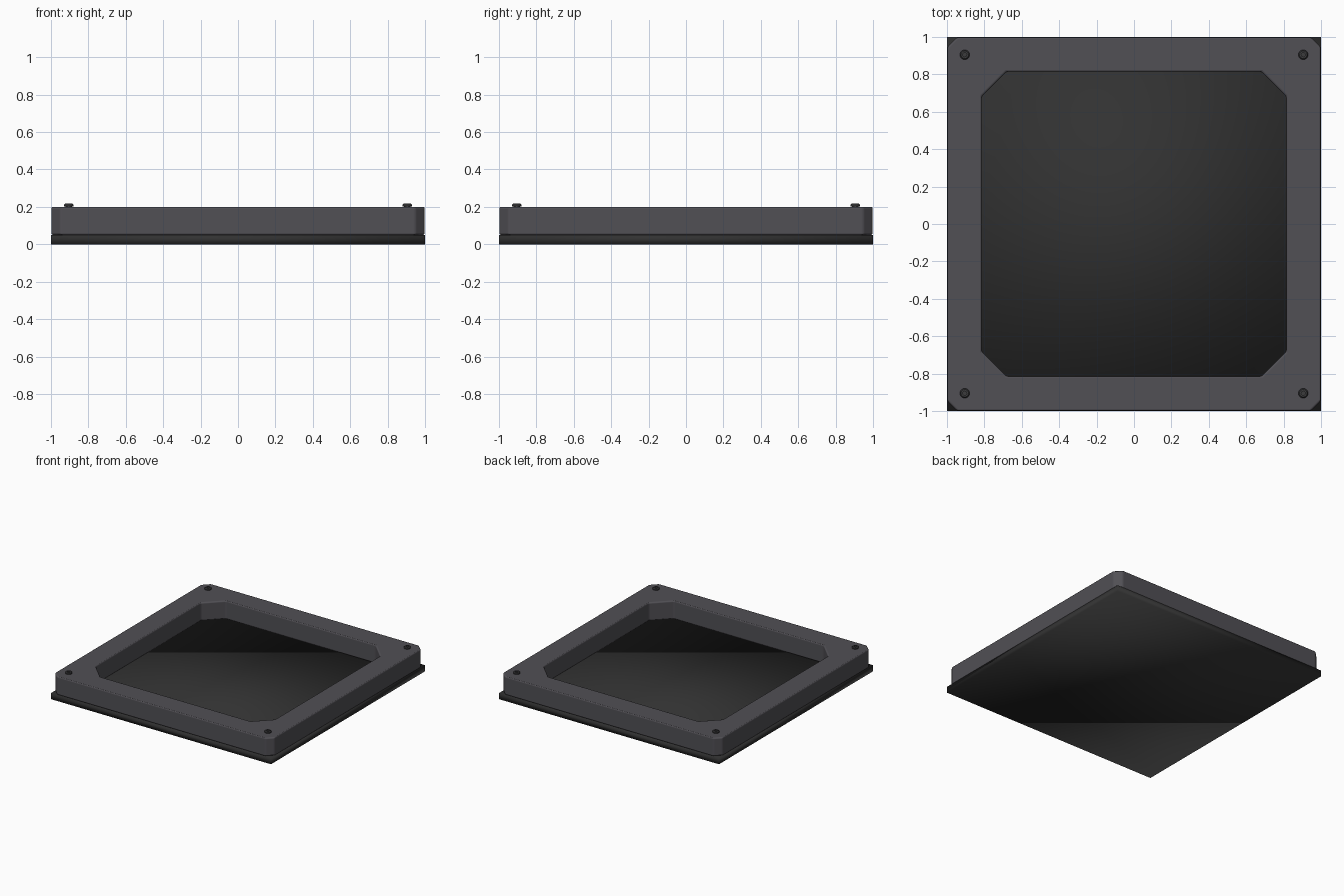
import bpy, bmesh, math

if "Cube" in bpy.data.objects:
    bpy.data.objects.remove(bpy.data.objects["Cube"])


def material(name, rgb):
    m = bpy.data.materials.new(name)
    m.diffuse_color = (*rgb, 1)
    m.use_nodes = True
    m.node_tree.nodes["Principled BSDF"].inputs["Base Color"].default_value = m.diffuse_color
    return m


FRAME_GREY = material("frame grey", (0.082, 0.079, 0.09))
BASE_BLACK = material("base black", (0.031, 0.031, 0.031))
SCREW_DARK = material("screw dark", (0.045, 0.045, 0.048))


def add_object(name, bm, mat):
    bmesh.ops.recalc_face_normals(bm, faces=bm.faces)
    mesh = bpy.data.meshes.new(name)
    bm.to_mesh(mesh)
    bm.free()
    mesh.materials.append(mat)
    ob = bpy.data.objects.new(name, mesh)
    bpy.context.collection.objects.link(ob)
    return ob


def smooth(ob, angle):
    bpy.ops.object.select_all(action='DESELECT')
    ob.select_set(True)
    bpy.context.view_layer.objects.active = ob
    bpy.ops.object.shade_smooth_by_angle(angle=math.radians(angle))


def clipped_square(half, cut):
    """Square outline with cut corners, counter-clockwise."""
    a = half - cut
    return [(half, -a), (half, a), (a, half), (-a, half),
            (-half, a), (-half, -a), (-a, -half), (a, -half)]


def circle(r, n):
    return [(r * math.cos(math.tau * i / n), r * math.sin(math.tau * i / n))
            for i in range(n)]


def loft(bm, rings, close_ring=False, cap_ends=False):
    """Join (outline, z) rings with quads."""
    loops = [[bm.verts.new((x, y, z)) for x, y in pts] for pts, z in rings]
    pairs = list(zip(loops, loops[1:]))
    if close_ring:
        pairs.append((loops[-1], loops[0]))
    for low, high in pairs:
        n = len(low)
        for i in range(n):
            j = (i + 1) % n
            bm.faces.new((low[i], low[j], high[j], high[i]))
    if cap_ends:
        bm.faces.new(loops[0][::-1])
        bm.faces.new(loops[-1])


# Base plate: thin, fully smooth-shaded slab
bm = bmesh.new()
bmesh.ops.create_cube(bm, size=1)
for v in bm.verts:
    v.co = (v.co.x * 2, v.co.y * 2, (v.co.z + 0.5) * 0.05)
for f in bm.faces:
    f.smooth = True
add_object("base_plate", bm, BASE_BLACK)

# Raised frame: square ring with cut corners and softened edges
outer = clipped_square(0.998, 0.05)
inner = clipped_square(0.815, 0.135)
bm = bmesh.new()
loft(bm, [(outer, 0.05), (outer, 0.2), (inner, 0.2), (inner, 0.05)], close_ring=True)
frame = add_object("raised_frame", bm, FRAME_GREY)
bevel = frame.modifiers.new("soft_edges", 'BEVEL')
bevel.width = 0.011
bevel.segments = 3
bevel.limit_method = 'ANGLE'
bevel.angle_limit = math.radians(30)
bevel.harden_normals = True
smooth(frame, 35)

# Four corner screws with recessed sockets
for sx in (-1, 1):
    for sy in (-1, 1):
        bm = bmesh.new()
        loft(bm, [(circle(0.018, 24), 0.19), (circle(0.018, 24), 0.203),
                  (circle(0.026, 24), 0.203), (circle(0.026, 24), 0.211),
                  (circle(0.020, 24), 0.217), (circle(0.011, 24), 0.217),
                  (circle(0.011, 24), 0.207)], cap_ends=True)
        screw = add_object("corner_screw", bm, SCREW_DARK)
        screw.location = (0.905 * sx, 0.905 * sy, 0)
        smooth(screw, 30)
